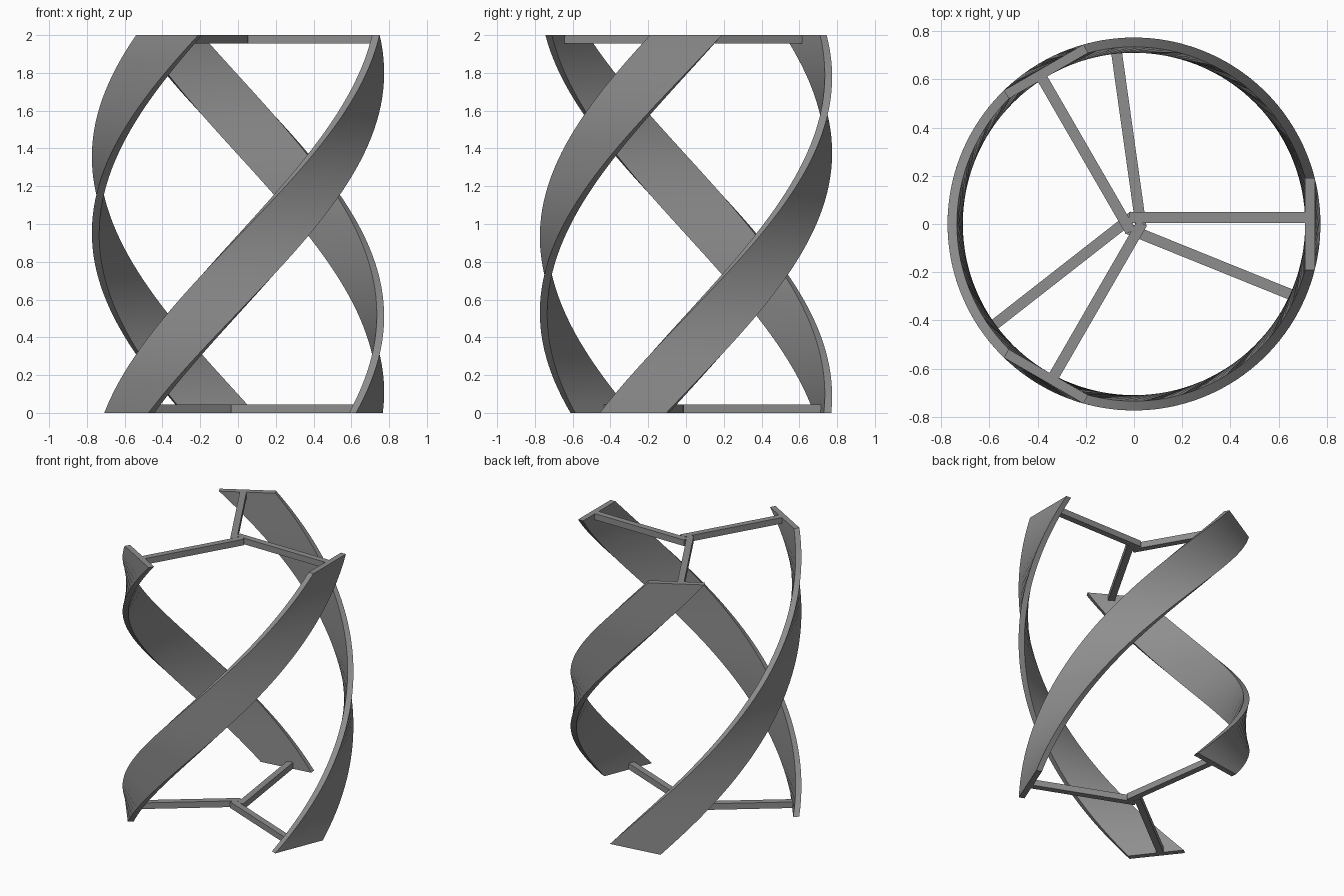
import bpy, bmesh, math
from mathutils import Matrix, Vector

if "Cube" in bpy.data.objects:
    bpy.data.objects.remove(bpy.data.objects["Cube"])

HEIGHT = 2.0
TWIST = math.radians(142)          # total turn of a blade from bottom to top
R_IN, R_OUT, HALF_W = 0.71, 0.75, 0.19
STEPS = 48
ARM = 0.045                        # arm thickness

grey = bpy.data.materials.new("grey metal")
grey.diffuse_color = (0.27, 0.27, 0.27, 1)
grey.use_nodes = True
grey.node_tree.nodes["Principled BSDF"].inputs["Base Color"].default_value = grey.diffuse_color


def make_object(name, bm):
    bmesh.ops.recalc_face_normals(bm, faces=bm.faces)
    mesh = bpy.data.meshes.new(name)
    bm.to_mesh(mesh)
    bm.free()
    mesh.materials.append(grey)
    ob = bpy.data.objects.new(name, mesh)
    bpy.context.collection.objects.link(ob)
    return ob


def blade(name, top_angle):
    """Flat rectangular section swept upward while turning about the axis."""
    bm = bmesh.new()
    section = [(R_IN, -HALF_W), (R_OUT, -HALF_W), (R_OUT, HALF_W), (R_IN, HALF_W)]
    rings = []
    for i in range(STEPS + 1):
        t = i / STEPS
        rot = Matrix.Rotation(top_angle - TWIST * (1 - t), 3, 'Z')
        rings.append([bm.verts.new(rot @ Vector((x, y, HEIGHT * t))) for x, y in section])
    for a, b in zip(rings, rings[1:]):
        for k in range(4):
            n = (k + 1) % 4
            bm.faces.new((a[k], a[n], b[n], b[k]))
    bm.faces.new(rings[0])
    bm.faces.new(rings[-1])
    ob = make_object(name, bm)
    bpy.context.view_layer.objects.active = ob
    ob.select_set(True)
    bpy.ops.object.shade_smooth_by_angle(angle=math.radians(35))
    ob.select_set(False)


def arm(name, angle, z, side):
    """Square bar from hub to blade, set to one side of the radial line."""
    bm = bmesh.new()
    start, end = -0.02, R_IN + 0.005
    offset = side * (0.005 + ARM / 2)
    bmesh.ops.create_cube(bm, size=1, matrix=(
        Matrix.Rotation(angle, 4, 'Z')
        @ Matrix.Translation(((start + end) / 2, offset, z))
        @ Matrix.Diagonal((end - start, ARM, ARM, 1))))
    make_object(name, bm)


# three blades, each held by a top and a bottom arm that meet in a pinwheel hub
for i in range(3):
    a = math.radians(120 * i)
    blade(f"blade_{i + 1}", a)
    arm(f"top_arm_{i + 1}", a, HEIGHT - ARM / 2, 1)
    arm(f"bottom_arm_{i + 1}", a - TWIST, ARM / 2, -1)
